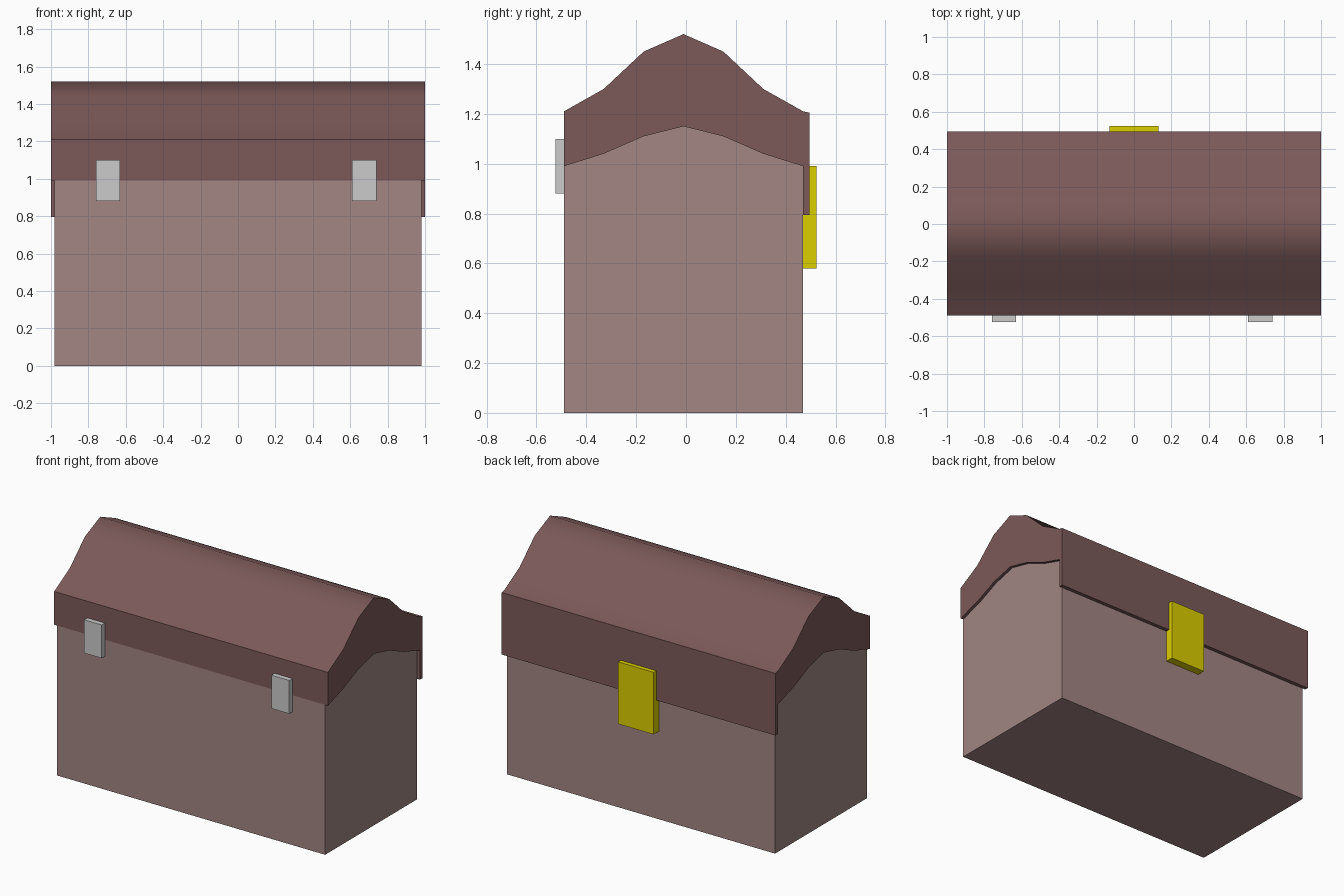
import bpy
import bmesh
from math import radians

if "Cube" in bpy.data.objects:
    bpy.data.objects.remove(bpy.data.objects["Cube"])


def material(name, rgb):
    mat = bpy.data.materials.new(name)
    mat.diffuse_color = (*rgb, 1)
    mat.use_nodes = True
    mat.node_tree.nodes["Principled BSDF"].inputs["Base Color"].default_value = mat.diffuse_color
    return mat


def extrude_profile(name, profile, half_x, mat=None):
    """Extrude a closed (y, z) profile along x."""
    bm = bmesh.new()
    face = bm.faces.new([bm.verts.new((-half_x, y, z)) for y, z in profile])
    ext = bmesh.ops.extrude_face_region(bm, geom=[face])
    verts = [v for v in ext["geom"] if isinstance(v, bmesh.types.BMVert)]
    bmesh.ops.translate(bm, verts=verts, vec=(2 * half_x, 0, 0))
    bmesh.ops.recalc_face_normals(bm, faces=bm.faces)
    mesh = bpy.data.meshes.new(name)
    bm.to_mesh(mesh)
    bm.free()
    obj = bpy.data.objects.new(name, mesh)
    bpy.context.collection.objects.link(obj)
    if mat:
        mesh.materials.append(mat)
    return obj


def block(name, x, y, z, mat=None):
    """Box from (min, max) ranges."""
    profile = [(y[0], z[0]), (y[1], z[0]), (y[1], z[1]), (y[0], z[1])]
    obj = extrude_profile(name, profile, (x[1] - x[0]) / 2, mat)
    obj.location.x = (x[0] + x[1]) / 2
    return obj


lid_wood = material("lid_wood", (0.20, 0.10, 0.10))
body_wood = material("body_wood", (0.36, 0.24, 0.23))
brass = material("brass", (0.72, 0.62, 0.0))

# Shared arch stations, front to back
ys = [-0.49 + 0.16 * i for i in range(7)]
outer = list(zip(ys, [1.21, 1.30, 1.45, 1.52, 1.45, 1.30, 1.21]))
inner = list(zip(ys, [0.99, 1.04, 1.11, 1.15, 1.11, 1.04, 0.99]))

# Chest body with arched ends
extrude_profile("body", [(0.47, 0), (-0.49, 0)] + inner, 0.98, body_wood)

# Thick arched lid with a flap hanging down the back
flap = [(0.495, 1.205), (0.495, 0.795), (0.47, 0.795)]
lid = extrude_profile("lid", outer + flap + inner[::-1], 1.0, lid_wood)
bpy.context.view_layer.objects.active = lid
lid.select_set(True)
bpy.ops.object.shade_smooth_by_angle(angle=radians(50))

# Clasp and hinges
block("clasp", (-0.13, 0.13), (0.47, 0.523), (0.58, 0.99), brass)
for side, x in (("left", -0.695), ("right", 0.675)):
    block(side + "_hinge", (x - 0.065, x + 0.065), (-0.523, -0.49), (0.88, 1.10))
